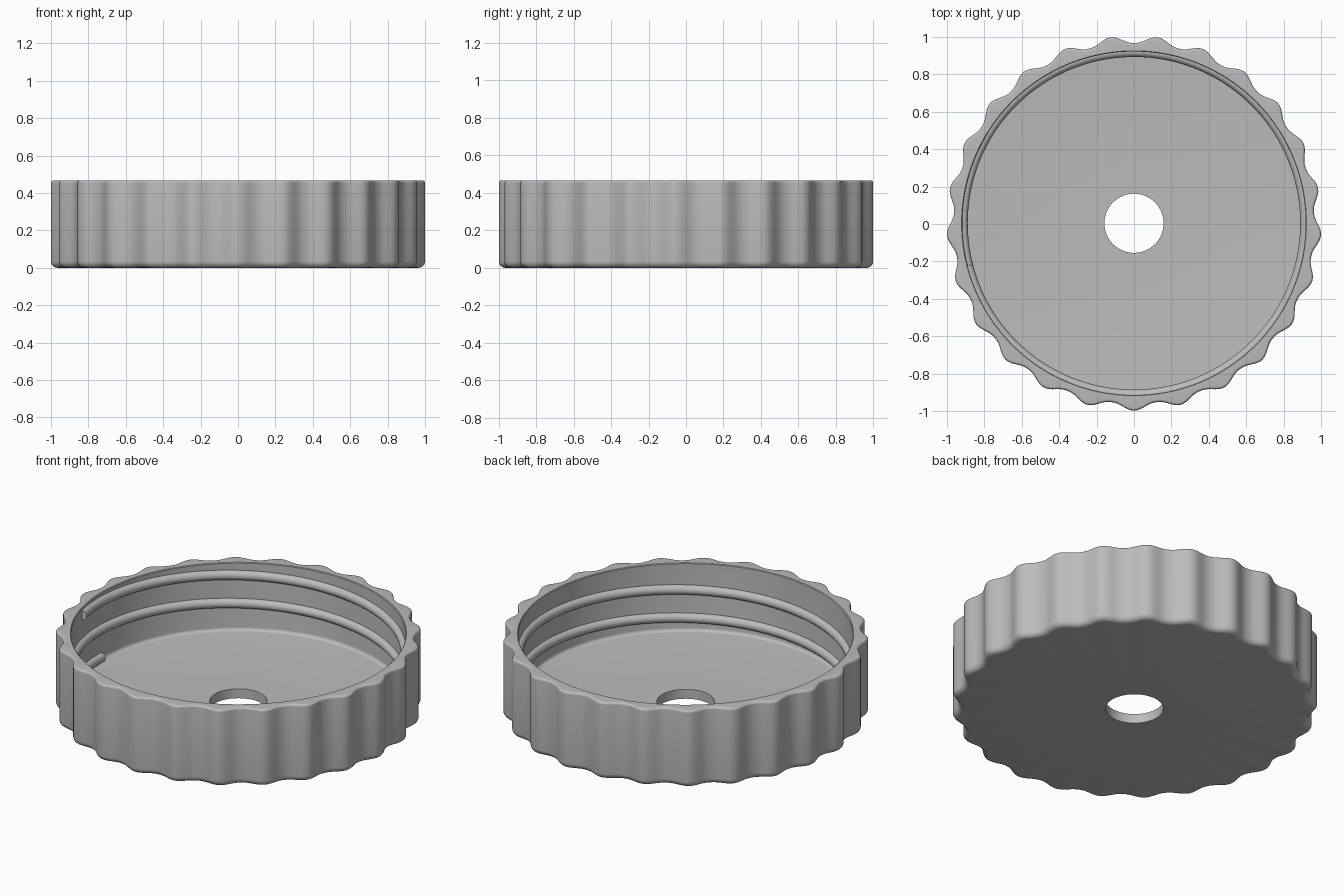
import bpy
import bmesh
from math import sin, cos, pi, radians

if "Cube" in bpy.data.objects:
    bpy.data.objects.remove(bpy.data.objects["Cube"], do_unlink=True)

HEIGHT, FLOOR = 0.467, 0.057
PEAK, DEPTH, LOBES = 1.002, 0.038, 25
INNER, HOLE = 0.918, 0.158
SHIFT_Y = 0.004

grey = bpy.data.materials.new("grey plastic")
grey.use_nodes = True
grey.diffuse_color = (0.5, 0.5, 0.5, 1)
grey.node_tree.nodes["Principled BSDF"].inputs["Base Color"].default_value = grey.diffuse_color


def loft(name, rings, join_ends):
    """Skin closed rings; join the last ring to the first or cap both ends."""
    bm = bmesh.new()
    loops = [[bm.verts.new(p) for p in ring] for ring in rings]
    n = len(loops[0])
    pairs = list(zip(loops, loops[1:]))
    if join_ends:
        pairs.append((loops[-1], loops[0]))
    for a, b in pairs:
        for i in range(n):
            j = (i + 1) % n
            bm.faces.new((a[i], a[j], b[j], b[i]))
    if not join_ends:
        bm.faces.new(loops[0])
        bm.faces.new(loops[-1])
    bmesh.ops.recalc_face_normals(bm, faces=bm.faces)
    mesh = bpy.data.meshes.new(name)
    bm.to_mesh(mesh)
    bm.free()
    mesh.materials.append(grey)
    obj = bpy.data.objects.new(name, mesh)
    bpy.context.collection.objects.link(obj)
    obj.location.y = SHIFT_Y
    bpy.ops.object.select_all(action='DESELECT')
    obj.select_set(True)
    bpy.context.view_layer.objects.active = obj
    bpy.ops.object.shade_smooth_by_angle(angle=radians(35))
    return obj


def grip_radius(a):
    """Scalloped outer edge with one ridge facing the front."""
    return PEAK - DEPTH + DEPTH * ((1 + cos(LOBES * (a + pi / 2))) / 2) ** 1.2


def ring(z, radius=None, inset=0.0, count=LOBES * 16):
    points = []
    for i in range(count):
        a = 2 * pi * i / count - pi / 2
        r = radius if radius else grip_radius(a) - inset
        points.append((r * cos(a), r * sin(a), z))
    return points


# Cap body: underside, rounded grip wall, rim, inner wall, floor, hole
quarter = [i * pi / 12 for i in range(7)]
BOTTOM, TOP, FILLET = 0.035, 0.014, 0.02
body = [ring(0, HOLE)]
body += [ring(BOTTOM * (1 - cos(t)), inset=BOTTOM * (1 - sin(t))) for t in quarter]
body += [ring(HEIGHT - TOP * (1 - sin(t)), inset=TOP * (1 - cos(t))) for t in quarter]
body += [ring(HEIGHT, INNER + 0.004), ring(HEIGHT - 0.004, INNER)]
body += [ring(FLOOR + FILLET * (1 - sin(t)), INNER - FILLET * (1 - cos(t))) for t in quarter]
body.append(ring(FLOOR, HOLE))
loft("cap_body", body, True)

# Screw thread: a round bead climbing the inner wall
TURNS, STEPS, BEAD = 2.04, 300, 0.029
thread = []
for s in range(STEPS + 1):
    turn = TURNS * s / STEPS
    a = pi + 2 * pi * turn
    z = 0.078 + 0.17 * turn
    section = []
    for k in range(14):
        t = 2 * pi * k / 14
        r = INNER + BEAD * cos(t)
        section.append((r * cos(a), r * sin(a), z + BEAD * sin(t)))
    thread.append(section)
loft("screw_thread", thread, False)
